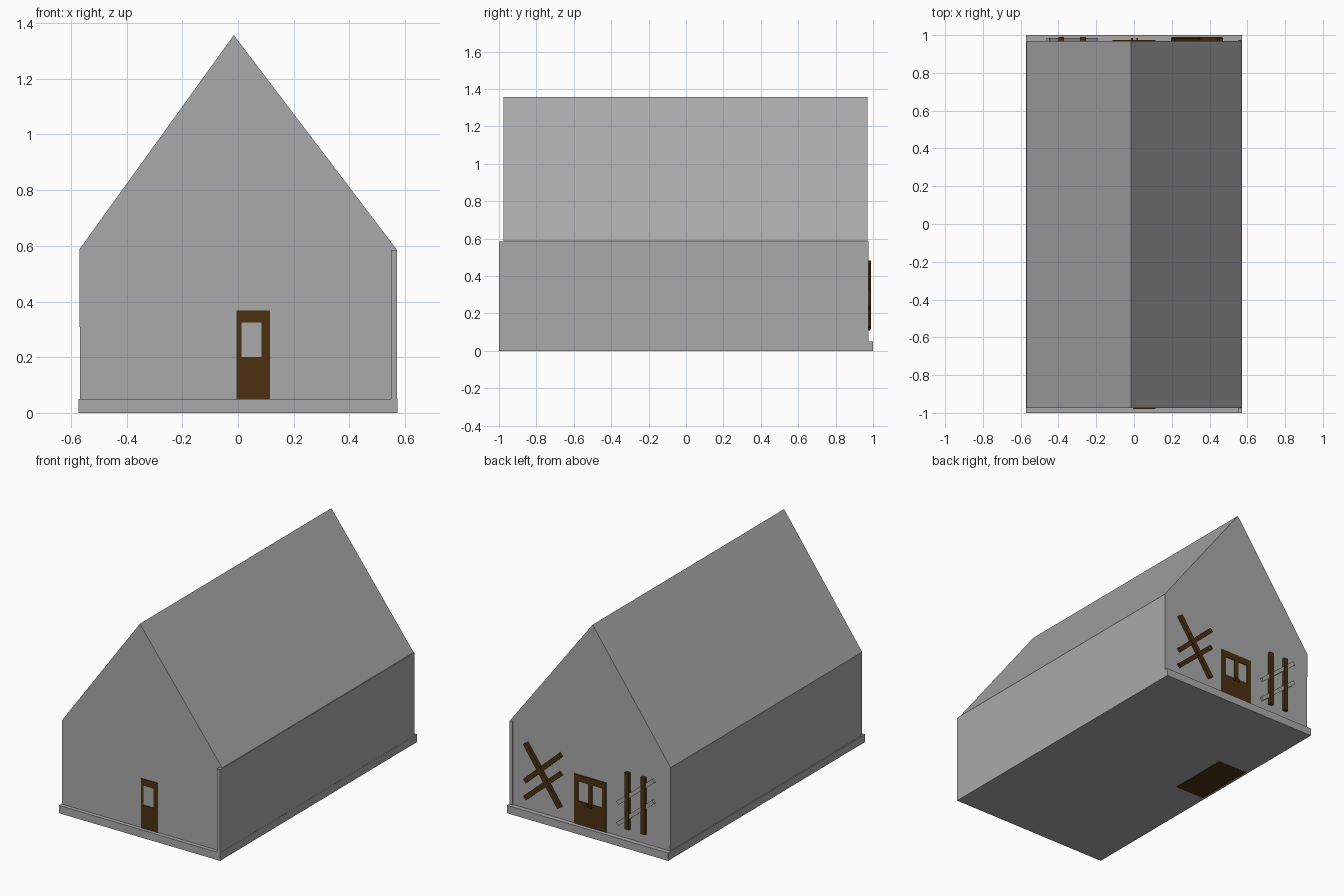
import bpy, bmesh, math
from mathutils import Matrix, Vector

if "Cube" in bpy.data.objects:
    bpy.data.objects.remove(bpy.data.objects["Cube"])


def material(name, rgb):
    m = bpy.data.materials.new(name)
    m.use_nodes = True
    m.diffuse_color = (*rgb, 1)
    m.node_tree.nodes["Principled BSDF"].inputs["Base Color"].default_value = (*rgb, 1)
    return m


GREY = material("plain grey", (0.4, 0.4, 0.4))
BROWN = material("dark brown wood", (0.07, 0.03, 0.005))


def finish(name, bm, mat):
    bmesh.ops.recalc_face_normals(bm, faces=bm.faces)
    mesh = bpy.data.meshes.new(name)
    bm.to_mesh(mesh)
    bm.free()
    mesh.materials.append(mat)
    obj = bpy.data.objects.new(name, mesh)
    bpy.context.collection.objects.link(obj)
    return obj


def add_box(bm, lo, hi):
    lo, hi = Vector(lo), Vector(hi)
    move = Matrix.Translation((lo + hi) / 2) @ Matrix.Diagonal((*(hi - lo), 1))
    bmesh.ops.create_cube(bm, size=1, matrix=move)


def box(name, lo, hi, mat):
    bm = bmesh.new()
    add_box(bm, lo, hi)
    return finish(name, bm, mat)


def prism(name, profile, y0, y1, mat):
    """Extrude an (x, z) profile along y."""
    bm = bmesh.new()
    face = bm.faces.new([bm.verts.new((x, y0, z)) for x, z in profile])
    out = bmesh.ops.extrude_face_region(bm, geom=[face])
    moved = [v for v in out["geom"] if isinstance(v, bmesh.types.BMVert)]
    bmesh.ops.translate(bm, verts=moved, vec=(0, y1 - y0, 0))
    return finish(name, bm, mat)


def plank(name, start, end, y1, mat, width=0.03):
    """Flat board on the back wall between two (x, z) points."""
    a, b = Vector(start), Vector(end)
    side = Vector((a.y - b.y, b.x - a.x)).normalized() * width / 2
    prism(name, [a + side, b + side, b - side, a - side], BACK, y1, mat)


def door_leaf(name, outer, pane, y0, y1):
    """Door leaf as a frame of four boards around an open pane."""
    (x0, x1), (p0, p1) = outer, pane
    bm = bmesh.new()
    for xa, xb, za, zb in ((x0, p0, BASE, DOOR_TOP), (p1, x1, BASE, DOOR_TOP),
                           (p0, p1, BASE, 0.2), (p0, p1, 0.325, DOOR_TOP)):
        add_box(bm, (xa, y0, za), (xb, y1, zb))
    finish(name, bm, BROWN)


FRONT, BACK, BASE, EAVE, DOOR_TOP = -0.975, 0.97, 0.05, 0.587, 0.368

# Foundation, gabled body and the long left wall that overshoots the front
box("foundation", (-0.573, -1, 0), (0.573, 1, BASE), GREY)
prism("gabled_house_body", [(-0.567, BASE), (0.567, BASE), (0.57, EAVE),
                            (-0.015, 1.357), (-0.57, EAVE)], FRONT, BACK, GREY)
box("left_side_wall", (0.55, -1, BASE), (0.572, 0.975, EAVE - 0.002), GREY)

# Floor hatch under the foundation
box("floor_hatch", (-0.56, -0.01, -0.001), (-0.345, 0.4, 0.004), BROWN)

# Front door and the double back door
door_leaf("front_door", (-0.005, 0.115), (0.012, 0.085), FRONT - 0.004, FRONT + 0.002)
door_leaf("back_door_left", (0, 0.115), (0.015, 0.085), BACK - 0.002, BACK + 0.005)
door_leaf("back_door_right", (-0.115, 0), (-0.085, -0.015), BACK - 0.002, BACK + 0.005)
for side, x in (("left", 0.017), ("right", -0.011)):
    box(f"back_door_handle_{side}", (x - 0.005, BACK, 0.18), (x + 0.005, BACK + 0.015, 0.2), BROWN)

# Crossed boards on one half of the back wall
plank("crossed_board_long", (0.455, 0.475), (0.21, 0.125), 0.99, BROWN)
plank("crossed_board_upper", (0.46, 0.23), (0.205, 0.465), 0.985, BROWN)
plank("crossed_board_lower", (0.46, 0.12), (0.205, 0.345), 0.985, BROWN)

# Upright boards over grey slanted boards on the other half
for i, x in enumerate((-0.27, -0.385)):
    plank(f"upright_board_{i + 1}", (x, 0.115), (x, 0.48), 0.99, BROWN)
for i, z in enumerate((0.265, 0.13)):
    plank(f"slanted_grey_board_{i + 1}", (-0.2, z), (-0.455, z + 0.21), 0.984, GREY, 0.025)
